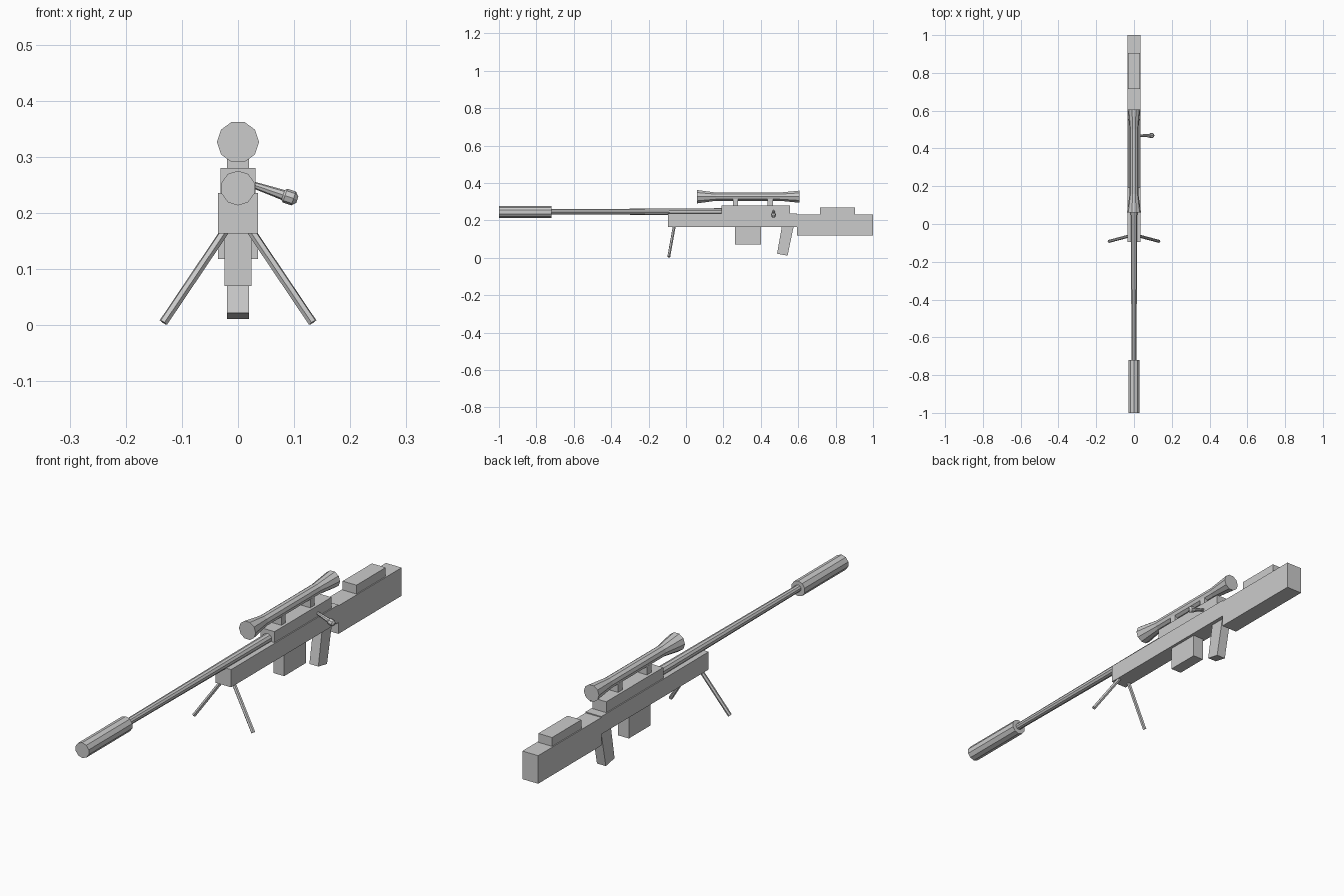
import bpy
import bmesh
import math
from mathutils import Vector

cube = bpy.data.objects.get("Cube")
if cube:
    bpy.data.objects.remove(cube, do_unlink=True)

grey = bpy.data.materials.new("light_grey")
grey.use_nodes = True
colour = (0.6, 0.6, 0.6, 1)
grey.diffuse_color = colour
grey.node_tree.nodes["Principled BSDF"].inputs["Base Color"].default_value = colour


def finish(name, bm):
    bmesh.ops.recalc_face_normals(bm, faces=bm.faces)
    mesh = bpy.data.meshes.new(name)
    bm.to_mesh(mesh)
    bm.free()
    mesh.materials.append(grey)
    obj = bpy.data.objects.new(name, mesh)
    bpy.context.collection.objects.link(obj)
    return obj


def slab(name, half_width, outline):
    """Extrude a side outline of (y, z) points across x."""
    bm = bmesh.new()
    face = bm.faces.new([bm.verts.new((-half_width, y, z)) for y, z in outline])
    side = bmesh.ops.extrude_face_region(bm, geom=[face])["geom"]
    verts = [v for v in side if isinstance(v, bmesh.types.BMVert)]
    bmesh.ops.translate(bm, verts=verts, vec=(2 * half_width, 0, 0))
    return finish(name, bm)


def block(name, half_width, y0, y1, z0, z1):
    return slab(name, half_width, [(y0, z0), (y1, z0), (y1, z1), (y0, z1)])


def turned(name, start, direction, profile, sides, turn=0.0):
    """Sweep (distance, radius) rings along a direction, with flat ends."""
    axis = Vector(direction).normalized()
    up = Vector((0, 0, 1))
    u = axis.cross(up).normalized()
    v = u.cross(axis)
    bm = bmesh.new()
    rings = []
    for distance, radius in profile:
        centre = Vector(start) + axis * distance
        angles = [turn + math.tau * i / sides for i in range(sides)]
        rings.append([bm.verts.new(centre + radius * (u * math.cos(a) + v * math.sin(a)))
                      for a in angles])
    for a, b in zip(rings, rings[1:]):
        for i in range(sides):
            j = (i + 1) % sides
            bm.faces.new((a[i], a[j], b[j], b[i]))
    bm.faces.new(rings[0])
    bm.faces.new(rings[-1])
    return finish(name, bm)


# Body, receiver and stock
block("body", 0.0355, -0.095, 0.594, 0.164, 0.236)
block("receiver", 0.031, 0.19, 0.556, 0.23, 0.28)
block("stock", 0.0355, 0.594, 1.0, 0.118, 0.232)
block("cheek_rest", 0.031, 0.716, 0.904, 0.225, 0.268)

# Magazine and raked grip
block("magazine", 0.024, 0.262, 0.401, 0.07, 0.17)
slab("grip", 0.02, [(0.487, 0.022), (0.543, 0.011), (0.576, 0.17), (0.513, 0.17)])

# Barrel and muzzle
along = (0, 1, 0)
turned("barrel", (0, -0.73, 0.246), along, [(0, 0.0135), (0.93, 0.019)], 10, math.pi / 2)
turned("muzzle", (0, -1, 0.2445), along, [(0, 0.031), (0.28, 0.031)], 10, math.pi / 2)

# Scope and its mounts
turned("scope", (0, 0.06, 0.3265), along,
       [(0, 0.0375), (0.1, 0.023), (0.44, 0.023), (0.547, 0.034)], 10)
for name, y in (("front_mount", 0.264), ("rear_mount", 0.45)):
    block(name, 0.0195, y - 0.014, y + 0.014, 0.275, 0.315)

# Bolt handle and knob
bolt_axis = Vector((0.0635, 0, -0.0215))
bolt_start = Vector((0.028, 0.468, 0.25))
turned("bolt_handle", bolt_start, bolt_axis, [(0, 0.006), (0.06, 0.0095)], 8)
turned("bolt_knob", bolt_start + bolt_axis, bolt_axis,
       [(-0.015, 0.006), (-0.008, 0.013), (0.008, 0.013), (0.015, 0.006)], 8)

# Splayed bipod legs
for name, s in (("left_bipod_leg", 1), ("right_bipod_leg", -1)):
    top = Vector((s * 0.024, -0.063, 0.167))
    foot = Vector((s * 0.133, -0.092, 0.005))
    turned(name, top, foot - top, [(0, 0.008), ((foot - top).length, 0.008)], 6)
